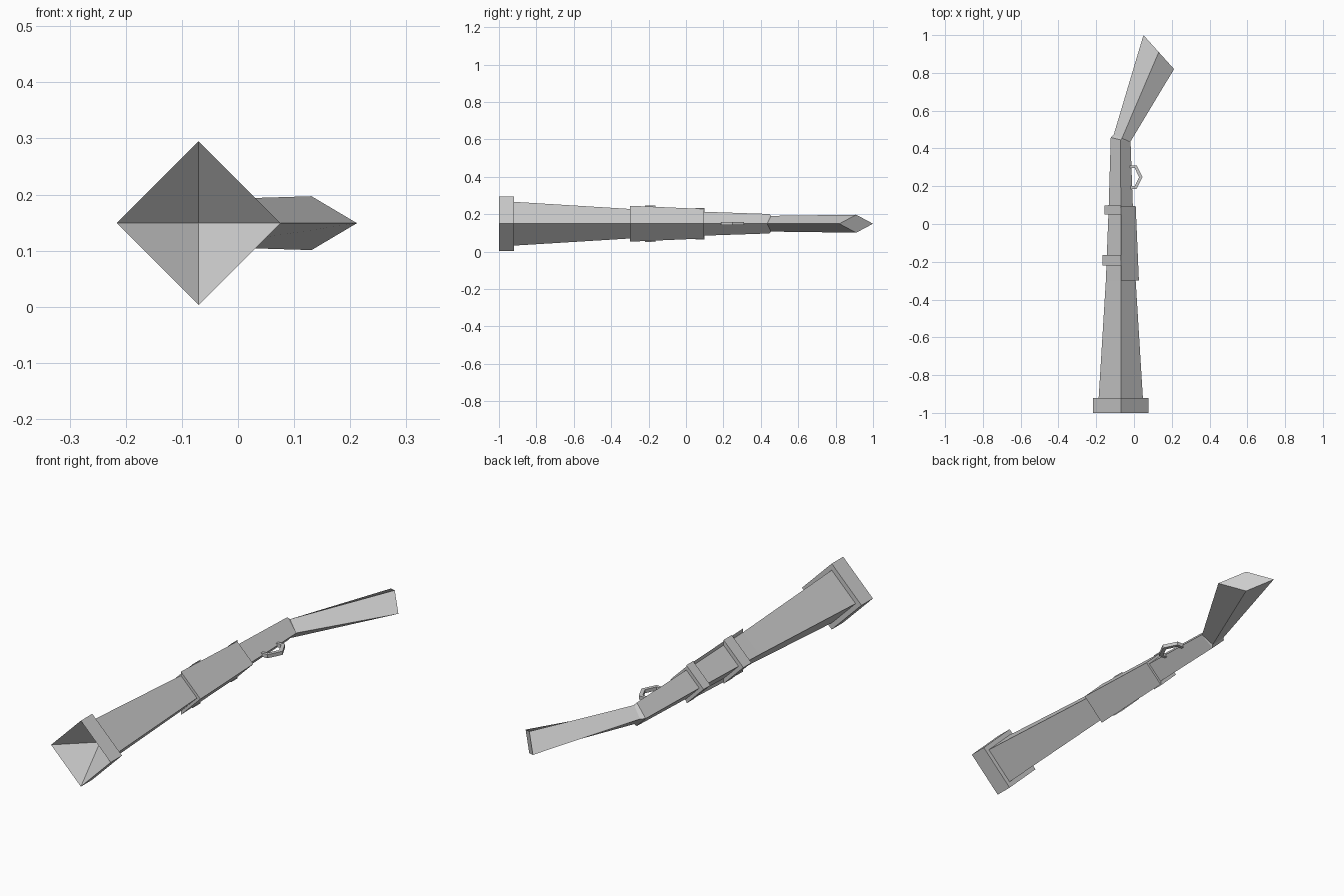
import bpy
import bmesh

cube = bpy.data.objects.get("Cube")
if cube:
    bpy.data.objects.remove(cube, do_unlink=True)

AX, AZ = -0.07, 0.149   # bore axis

grey = bpy.data.materials.new("plain_grey")
grey.use_nodes = True
grey.diffuse_color = (0.6, 0.6, 0.6, 1)
grey.node_tree.nodes["Principled BSDF"].inputs["Base Color"].default_value = (0.6, 0.6, 0.6, 1)


def loft(name, rings):
    """Skin a run of equal-sized closed rings and cap both ends."""
    bm = bmesh.new()
    loops = [[bm.verts.new(p) for p in ring] for ring in rings]
    n = len(loops[0])
    for a, b in zip(loops, loops[1:]):
        for i in range(n):
            j = (i + 1) % n
            bm.faces.new((a[i], a[j], b[j], b[i]))
    bm.faces.new(loops[0][::-1])
    bm.faces.new(loops[-1])
    bmesh.ops.remove_doubles(bm, verts=bm.verts[:], dist=0.0005)
    bmesh.ops.recalc_face_normals(bm, faces=bm.faces[:])
    mesh = bpy.data.meshes.new(name)
    bm.to_mesh(mesh)
    bm.free()
    mesh.materials.append(grey)
    obj = bpy.data.objects.new(name, mesh)
    bpy.context.collection.objects.link(obj)
    return obj


def skew_diamond(left, right, h):
    """Diamond ring between two side corners, with ridges h above and below."""
    mx, my = (left[0] + right[0]) / 2, (left[1] + right[1]) / 2
    return [(*right, AZ), (mx, my, AZ + h), (*left, AZ), (mx, my, AZ - h)]


def diamond(y, r):
    return skew_diamond((AX - r, y), (AX + r, y), r)


def half_diamond(y, r, side):
    return [(AX, y, AZ + r), (AX + side * r, y, AZ), (AX, y, AZ - r)]


# Barrel with flared muzzle collar and tapered bore
barrel_end = skew_diamond((-0.123, 0.458), (-0.018, 0.432), 0.052)
loft("barrel", [diamond(-0.865, 0), diamond(-1, 0.146), diamond(-0.92, 0.146),
                diamond(-0.92, 0.117), diamond(-0.3, 0.079),
                diamond(0.09, 0.064), barrel_end])

# Angled shoulder stock with a short elbow
loft("stock", [barrel_end,
               skew_diamond((-0.107, 0.474), (-0.02, 0.434), 0.042),
               skew_diamond((0.05, 1.0), (0.212, 0.82), 0.048)])

# Fore grip on the underside, held by two half bands
loft("fore_grip", [half_diamond(-0.3, 0.096, 1), half_diamond(0.095, 0.079, 1)])
for name, y0, y1, r in (("front_band", -0.22, -0.163, 0.097),
                        ("rear_band", 0.05, 0.098, 0.085)):
    loft(name, [half_diamond(y0, r, -1), half_diamond(y1, r, -1)])

# Trigger guard
outer = [(-0.02, 0.31), (0.014, 0.31), (0.045, 0.248), (0.014, 0.186), (-0.02, 0.186)]
inner = [(-0.02, 0.2), (0.004, 0.2), (0.027, 0.248), (0.004, 0.296), (-0.02, 0.296)]
loft("trigger_guard", [[(x, y, AZ + z) for x, y in outer + inner]
                       for z in (-0.008, 0.008)])
